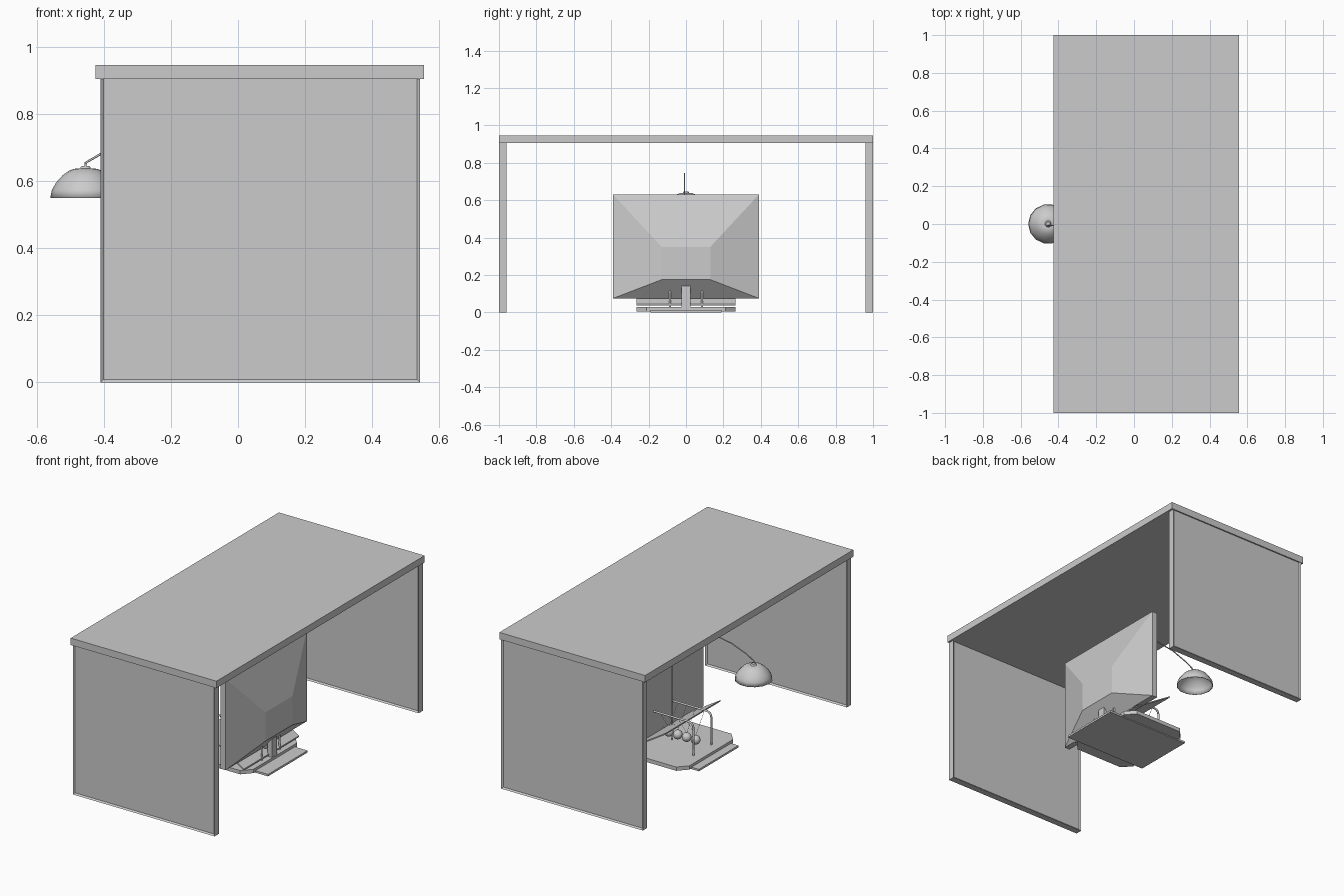
import bpy, bmesh, math
from mathutils import Vector

if "Cube" in bpy.data.objects:
    bpy.data.objects.remove(bpy.data.objects["Cube"])


def mesh_object(name, bm):
    bmesh.ops.recalc_face_normals(bm, faces=bm.faces)
    me = bpy.data.meshes.new(name)
    bm.to_mesh(me)
    bm.free()
    ob = bpy.data.objects.new(name, me)
    bpy.context.collection.objects.link(ob)
    return ob


def box(name, x0, x1, y0, y1, z0, z1):
    bm = bmesh.new()
    bmesh.ops.create_cube(bm, size=1)
    for v in bm.verts:
        v.co = ((x0, x1)[v.co.x > 0], (y0, y1)[v.co.y > 0], (z0, z1)[v.co.z > 0])
    return mesh_object(name, bm)


def prism(name, outline, z0, z1):
    bm = bmesh.new()
    f = bm.faces.new([bm.verts.new((x, y, z0)) for x, y in outline])
    up = bmesh.ops.extrude_face_region(bm, geom=[f])["geom"]
    for v in up:
        if isinstance(v, bmesh.types.BMVert):
            v.co.z = z1
    return mesh_object(name, bm)


def tube(name, points, radius, sides=1):
    cu = bpy.data.curves.new(name, "CURVE")
    cu.dimensions = "3D"
    cu.bevel_depth = radius
    cu.bevel_resolution = sides
    cu.use_fill_caps = True
    sp = cu.splines.new("POLY")
    sp.points.add(len(points) - 1)
    for p, co in zip(sp.points, points):
        p.co = (*co, 1)
    ob = bpy.data.objects.new(name, cu)
    bpy.context.collection.objects.link(ob)
    return ob


# Desk: top board and two side panels with a shallow recessed field
box("desk_top", -0.425, 0.555, -1, 1, 0.905, 0.947)
for side, s in (("front", -1), ("back", 1)):
    ys = sorted((s * 0.96, s * 1.0))
    ob = box(side + "_panel", -0.41, 0.543, *ys, 0, 0.92)
    bm = bmesh.new()
    bm.from_mesh(ob.data)
    bm.normal_update()
    big = [f for f in bm.faces if abs(f.normal.y) > 0.9]
    bmesh.ops.inset_individual(bm, faces=big, thickness=0.013, depth=0)
    for f in big:
        bmesh.ops.translate(bm, verts=f.verts, vec=-f.normal * 0.008)
    bm.to_mesh(ob.data)
    bm.free()

# Monitor: slab with a tapered back
box("screen", 0.155, 0.19, -0.39, 0.39, 0.075, 0.63)
bm = bmesh.new()
rim = [bm.verts.new((0.19, y, z)) for y, z in
       ((-0.39, 0.075), (0.39, 0.075), (0.39, 0.63), (-0.39, 0.63))]
hub = [bm.verts.new((0.275, y, z)) for y, z in
       ((-0.13, 0.175), (0.13, 0.175), (0.13, 0.35), (-0.13, 0.35))]
bm.faces.new(hub)
for i in range(4):
    j = (i + 1) % 4
    bm.faces.new((rim[i], rim[j], hub[j], hub[i]))
mesh_object("screen_back", bm)
box("screen_neck", 0.215, 0.245, -0.025, 0.025, 0.02, 0.178)

# Base: low long plate, wide chamfered plate on top
box("low_base", -0.22, 0.335, -0.19, 0.19, 0, 0.012)
prism("wide_base", [(-0.17, -0.21), (-0.12, -0.265), (0.2, -0.265), (0.25, -0.21),
                    (0.25, 0.21), (0.2, 0.265), (-0.12, 0.265), (-0.17, 0.21)], 0.005, 0.028)

# Tilted tray leaning forward under the screen
bm = bmesh.new()
f = bm.faces.new([bm.verts.new(c) for c in
                  ((-0.047, -0.265, 0.205), (0.225, -0.265, 0.036),
                   (0.225, 0.265, 0.036), (-0.047, 0.265, 0.205))])
up = bmesh.ops.extrude_face_region(bm, geom=[f])["geom"]
bmesh.ops.translate(bm, verts=[v for v in up if isinstance(v, bmesh.types.BMVert)],
                    vec=(0, 0, 0.008))
mesh_object("tilted_tray", bm)

# Swinging-ball toy: two arches, five balls and their strings
for side, y in (("front", -0.086), ("back", 0.086)):
    path = [(-0.11, y, 0.02)]
    for cx, a0 in ((-0.08, 180), (0.19, 90)):
        path += [(cx + 0.03 * math.cos(math.radians(a)), y,
                  0.195 + 0.03 * math.sin(math.radians(a)))
                 for a in range(a0, a0 - 91, -30)]
    path.append((0.22, y, 0.02))
    tube(side + "_arch", path, 0.006)
for i in range(5):
    x = -0.065 + 0.06 * i
    bm = bmesh.new()
    bmesh.ops.create_uvsphere(bm, u_segments=12, v_segments=8, radius=0.027)
    bmesh.ops.translate(bm, verts=bm.verts, vec=(x, 0, 0.078))
    for f in bm.faces:
        f.smooth = True
    mesh_object(f"ball_{i}", bm)
    tube(f"string_{i}", [(x, -0.086, 0.225), (x, 0, 0.104), (x, 0.086, 0.225)], 0.001, 0)

# Lamp: open dome shade on a bent thin arm
profile = [(0.105, 0.55), (0.1, 0.575), (0.087, 0.597), (0.068, 0.618),
           (0.05, 0.631), (0.035, 0.637), (0.001, 0.64)]
bm = bmesh.new()
vs = [bm.verts.new((r, 0, z)) for r, z in profile]
es = [bm.edges.new(p) for p in zip(vs, vs[1:])]
bmesh.ops.spin(bm, geom=vs + es, cent=(0, 0, 0), axis=(0, 0, 1),
               angle=2 * math.pi, steps=14)
bmesh.ops.remove_doubles(bm, verts=bm.verts, dist=0.0005)
bmesh.ops.translate(bm, verts=bm.verts, vec=(-0.455, 0, 0))
for f in bm.faces:
    f.smooth = True
shade = mesh_object("lamp_shade", bm)
m = shade.modifiers.new("thickness", "SOLIDIFY")
m.thickness = 0.003
m.offset = -1

arm = [(0.1, 0.03), (0.1, 0.64), (0.06, 0.71), (-0.04, 0.743), (-0.19, 0.743),
       (-0.3, 0.725), (-0.4, 0.687), (-0.455, 0.655), (-0.455, 0.635)]
tube("lamp_arm", [(x, -0.008, z) for x, z in arm], 0.0035)
bm = bmesh.new()
bmesh.ops.create_cone(bm, cap_ends=True, segments=10, radius1=0.018, radius2=0.012, depth=0.008)
bmesh.ops.translate(bm, verts=bm.verts, vec=(-0.455, 0, 0.642))
mesh_object("lamp_cap", bm)
